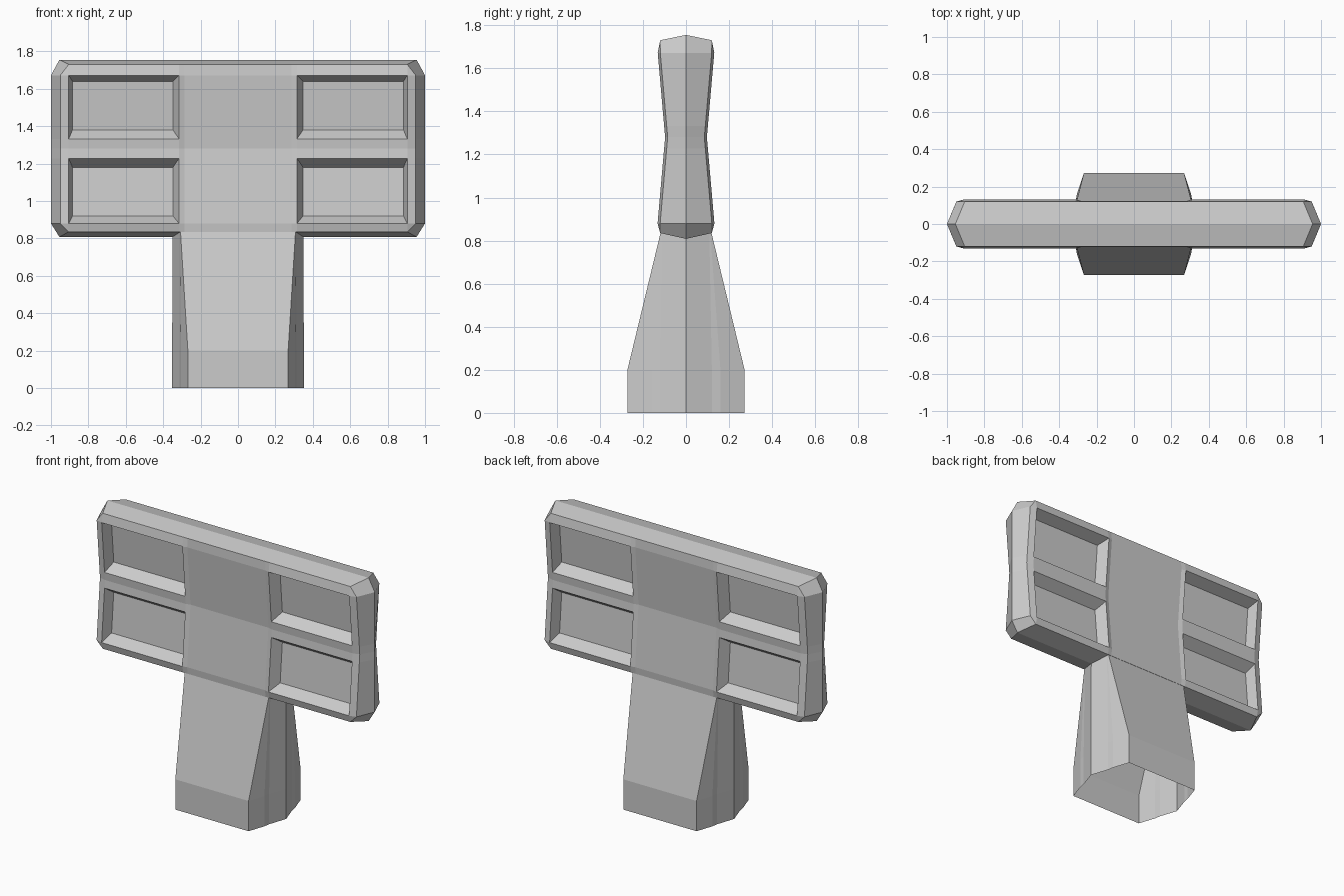
import bpy
import bmesh

cube = bpy.data.objects.get("Cube")
if cube:
    bpy.data.objects.remove(cube, do_unlink=True)

# One plain grey for the whole piece
grey = bpy.data.materials.new("plain grey")
grey.use_nodes = True
COLOUR = (0.6, 0.6, 0.6, 1)
grey.diffuse_color = COLOUR
grey.node_tree.nodes["Principled BSDF"].inputs["Base Color"].default_value = COLOUR

MID = 1.28
XS = (-0.95, -0.905, -0.315, -0.285, 0.285, 0.315, 0.905, 0.95)
ZS = (0.835, 0.88, 1.228, MID, 1.332, 1.672, 1.73)
LAST_X, LAST_Z = len(XS) - 1, len(ZS) - 1


def finish(bm, name, mirror_axes):
    """Turn a bmesh half into a mirrored, flat shaded object."""
    bmesh.ops.recalc_face_normals(bm, faces=bm.faces)
    front = min(bm.faces, key=lambda f: f.calc_center_median().y)
    if front.normal.y > 0:
        bmesh.ops.reverse_faces(bm, faces=bm.faces)
    mesh = bpy.data.meshes.new(name)
    bm.to_mesh(mesh)
    bm.free()
    mesh.materials.append(grey)
    obj = bpy.data.objects.new(name, mesh)
    bpy.context.collection.objects.link(obj)
    mod = obj.modifiers.new("mirror", "MIRROR")
    mod.use_axis = mirror_axes
    mod.merge_threshold = 0.0005
    return obj


def half_depth(z):
    """Waisted thickness of the head."""
    return 0.097 + 0.035 * abs(z - MID) / 0.4


def surface(i, j):
    x, z = XS[i], ZS[j]
    d = half_depth(z)
    if j in (0, LAST_Z):
        d = 0.12
    elif i in (0, LAST_X):
        d -= 0.012
    elif abs(x) < 0.3:
        d -= 0.008          # sunken centre panel
    return (x, -d, z)


# Head: front half as a grid, four pockets, sides drawn to a middle ridge
bm = bmesh.new()
grid = {(i, j): bm.verts.new(surface(i, j))
        for i in range(len(XS)) for j in range(len(ZS))
        if not (i in (0, LAST_X) and j in (0, LAST_Z))}


def pocket(ring, i, j):
    """Four sloping walls and a floor parallel to the face."""
    side = 1 if XS[i] > 0 else -1
    floor = []
    for v in ring:
        x = side * (0.885 if abs(v.co.x) > 0.6 else 0.348)
        near_mid = abs(v.co.z - MID) < 0.1
        z = MID + (1 if j > 3 else -1) * (0.1 if near_mid else 0.36)
        floor.append(bm.verts.new((x, -half_depth(z) + 0.072, z)))
    for k in range(4):
        n = (k + 1) % 4
        bm.faces.new((ring[k], ring[n], floor[n], floor[k]))
    bm.faces.new(floor)


for i in range(LAST_X):
    for j in range(LAST_Z):
        keys = ((i, j), (i + 1, j), (i + 1, j + 1), (i, j + 1))
        ring = [grid[k] for k in keys if k in grid]
        if i in (1, 5) and j in (1, 4):
            pocket(ring, i, j)
        else:
            bm.faces.new(ring)

rim = [e for e in bm.edges if e.is_boundary]
out = bmesh.ops.extrude_edge_only(bm, edges=rim)
for v in (g for g in out["geom"] if isinstance(g, bmesh.types.BMVert)):
    x, z = v.co.x, v.co.z
    v.co.y = 0
    if abs(x) > 0.9:
        v.co.x += 0.05 if x > 0 else -0.05
    if z < 0.85:
        v.co.z = 0.808
    elif z > 1.7:
        v.co.z = 1.755
finish(bm, "head", (False, True, False))

# Pedestal: hollow flared foot, a front-right quarter mirrored both ways
FOOT = ((0, -0.272), (0.268, -0.272), (0.305, -0.16), (0.312, -0.12), (0.352, 0))
NECK = ((0, -0.116), (0.308, -0.116), (0.31, -0.112), (0.312, -0.108), (0.35, 0))
bm = bmesh.new()
levels = [[bm.verts.new((x, y, z)) for x, y in outline]
          for outline, z in ((FOOT, 0), (FOOT, 0.2), (NECK, 0.845))]
for low, high in zip(levels, levels[1:]):
    for k in range(len(FOOT) - 1):
        bm.faces.new((low[k], low[k + 1], high[k + 1], high[k]))
finish(bm, "pedestal", (True, True, False))
